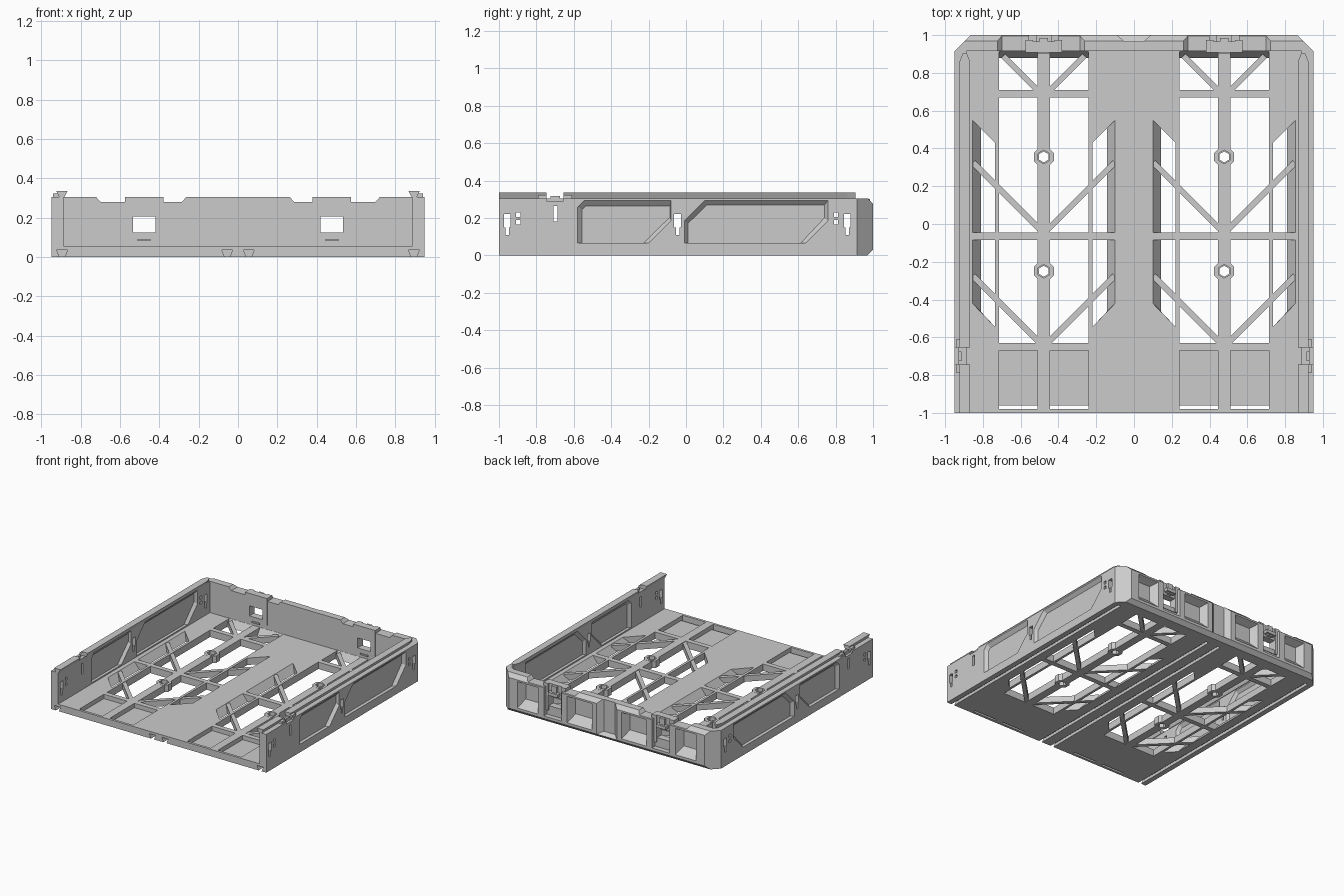
import bpy, bmesh, math

if "Cube" in bpy.data.objects:
    bpy.data.objects.remove(bpy.data.objects["Cube"])

T = 0.055    # floor thickness
C = 0.4775   # centre line of each floor bay


def loft(name, a, b):
    """Closed solid between two matching 3D outlines."""
    bm = bmesh.new()
    va = [bm.verts.new(p) for p in a]
    vb = [bm.verts.new(p) for p in b]
    n = len(va)
    bm.faces.new(va)
    bm.faces.new(vb[::-1])
    for i in range(n):
        bm.faces.new((va[i], va[(i + 1) % n], vb[(i + 1) % n], vb[i]))
    bmesh.ops.recalc_face_normals(bm, faces=bm.faces)
    me = bpy.data.meshes.new(name)
    bm.to_mesh(me)
    bm.free()
    ob = bpy.data.objects.new(name, me)
    bpy.context.collection.objects.link(ob)
    return ob


def prism_z(name, pts, z0, z1, top=None):
    return loft(name, [(x, y, z0) for x, y in pts], [(x, y, z1) for x, y in top or pts])


def prism_y(name, pts, y0, y1, end=None):
    return loft(name, [(x, y0, z) for x, z in pts], [(x, y1, z) for x, z in end or pts])


def prism_x(name, pts, x0, x1, end=None):
    return loft(name, [(x0, y, z) for y, z in pts], [(x1, y, z) for y, z in end or pts])


def box(name, x0, x1, y0, y1, z0, z1):
    return prism_z(name, [(x0, y0), (x1, y0), (x1, y1), (x0, y1)], z0, z1)


def ngon(x, y, r, n, turn=0.0):
    return [(x + r * math.cos(turn + math.tau * i / n), y + r * math.sin(turn + math.tau * i / n))
            for i in range(n)]


def cut(ob, cutters):
    for c in cutters:
        c.hide_render = True
        m = ob.modifiers.new("cut", 'BOOLEAN')
        m.operation, m.solver, m.object = 'DIFFERENCE', 'EXACT', c
    bpy.context.view_layer.update()
    me = bpy.data.meshes.new_from_object(ob.evaluated_get(bpy.context.evaluated_depsgraph_get()))
    ob.modifiers.clear()
    ob.data = me
    for c in cutters:
        bpy.data.objects.remove(c)


def dovetail(x, z0, z1):
    return [(x - .013, z0), (x + .013, z0), (x + .028, z1), (x - .028, z1)]


# Floor with openings, thin front panels and dovetail grooves underneath
floor = box("floor", -.95, .95, -1, .915, 0, T)
cuts = []
for s in (1, -1):
    for gx in (.055, .895):
        cuts.append(prism_y("c", dovetail(s * gx, -.001, .036), -1.01, .9))
    for u in (1, -1):
        def X(o):
            return s * C + u * o
        a, b = X(.0325), X(.2375)
        cuts.append(box("c", a, b, -.63, -.085, -.01, T + .01))
        cuts.append(box("c", a, b, -.045, .67, -.01, T + .01))
        # back opening slopes at its rear edge
        cuts.append(prism_z("c", [(a, .71), (b, .71), (b, .875), (a, .875)], -.005, T + .001,
                            [(a, .71), (b, .71), (b, .914), (a, .914)]))
        cuts.append(box("c", a, b, -.97, -.67, .02, T + .01))
        cuts.append(box("c", a, b, -.98, -.962, -.01, T + .01))
        # slanted side openings with one sloping wall
        i, o, p = X(.2575), X(.3775), X(.3325)
        cuts.append(prism_z("c", [(i, -.045), (p, -.045), (p, .505), (i, .43)], -.001, T + .001,
                            [(i, -.045), (o, -.045), (o, .55), (i, .43)]))
        cuts.append(prism_z("c", [(i, -.085), (p, -.085), (p, -.465), (i, -.545)], -.001, T + .001,
                            [(i, -.085), (o, -.085), (o, -.42), (i, -.545)]))
cut(floor, cuts)

# Diagonal floor ribs
w = .011
for s in (1, -1):
    for u in (1, -1):
        for k, (o1, y1, o0, y0) in enumerate([(.375, .325, .025, -.025), (.375, -.275, .025, -.625),
                                              (.215, .89, .025, .70)]):
            pts = [(o0 - w, y0 + w), (o0 + w, y0 - w), (o1 + w, y1 - w), (o1 - w, y1 + w)]
            prism_z("floor_rib", [(s * C + u * o, y) for o, y in pts], .004, T - .004)

# Screw bosses on the bay centre lines
for s in (1, -1):
    for y in (.355, -.25):
        boss = prism_z("screw_boss", ngon(s * C, y, .057, 8, math.pi / 8), 0, T + .001)
        holes = [prism_z("c", ngon(s * C, y, .029, 6, math.pi / 6), -.01, T + .02),
                 prism_z("c", ngon(s * C, y, .036, 6, math.pi / 6), .03, T + .02)]
        cut(boss, holes)
        cut(floor, [prism_z("c", ngon(s * C, y, .045, 8, math.pi / 8), -.01, T + .02)])

# Side walls: beveled panels on both faces, keyholes and slots
panels = [
    ([(-.58, .065), (-.58, .26), (-.545, .295), (-.08, .295), (-.08, .185), (-.20, .065)],
     [(-.555, .067), (-.555, .245), (-.535, .265), (-.085, .265), (-.085, .205), (-.225, .067)]),
    ([(-.01, .065), (-.01, .185), (.10, .295), (.76, .295), (.76, .185), (.64, .065)],
     [(.01, .067), (.01, .17), (.11, .268), (.74, .268), (.74, .20), (.615, .067)]),
]
for s in (1, -1):
    wall = box("side_wall", s * .888, s * .95, -1, .915, T, .305)
    cuts = []
    for outer, inner in panels:
        cuts.append(prism_x("c", outer, s * .951, s * .926, inner))
        cuts.append(prism_x("c", outer, s * .887, s * .908, inner))
    for y in (-.955, -.045, .862):
        key = [(-.018, .15), (-.009, .15), (-.009, .11), (.009, .11), (.009, .15), (.018, .15),
               (.018, .22), (-.018, .22)]
        cuts.append(prism_x("c", [(y + a, z) for a, z in key], s * .8, s * 1))
    for y, z0, z1 in ((-.897, .165, .188), (-.897, .205, .23), (.802, .165, .188), (.802, .205, .23),
                      (-.697, .18, .265)):
        cuts.append(box("c", s * .8, s * 1, y - .011, y + .011, z0, z1))
    cuts.append(box("c", s * .93, s * 1, -.745, -.655, .29, .32))
    cut(wall, cuts)

    # Dovetail rail on top, interrupted for the latch
    prism_y("top_rail", dovetail(s * .896, .303, .335), -1, -.745)
    prism_y("top_rail", dovetail(s * .896, .303, .335), -.655, .86)
    prism_y("rail_tip", dovetail(s * .896, .303, .335), .86, .905,
            [(s * .896 + d, z) for d, z in ((-.005, .303), (.005, .303), (.010, .335), (-.010, .335))])
    # Side latch
    box("side_latch", s * .905, s * .940, -.79, -.745, .27, .322)
    box("side_latch", s * .905, s * .940, -.655, -.61, .27, .322)
    box("latch_tongue", s * .912, s * .93, -.725, -.675, .27, .318)

# Back wall: chamfered, with facetted pockets, notched top and latch windows
back = prism_x("back_wall", [(.915, 0), (.97, 0), (1, .03), (1, .275), (.97, .305), (.915, .305)],
               -.95, .95)
cuts = [prism_y("c", [(-.05, .05), (.05, .05), (.05, .32), (-.05, .32)], .965, 1.001,
                [(-.09, .03), (.09, .03), (.09, .32), (-.09, .32)])]
for s in (1, -1):
    # vertical corner chamfers
    cuts.append(prism_z("c", [(s * .96, .905), (s * .96, 1.01), (s * .855, 1.01)], -.01, .4))
    # lowered top edges
    cuts.append(prism_y("c", [(s * x, z) for x, z in ((.25, .32), (.285, .28), (.70, .28), (.735, .32))],
                        .9, 1.1))
    # outer pockets
    for x0, x1 in ((.13, .35), (.605, .79)):
        cuts.append(prism_y("c", [(s * x, z) for x, z in ((x0 + .035, .11), (x1 - .035, .11),
                                                          (x1 - .035, .235), (x0 + .035, .235))],
                            .942, 1.001,
                            [(s * x, z) for x, z in ((x0, .05), (x1, .05), (x1, .262), (x0, .262))]))
    # latch channel and window
    cuts.append(box("c", s * .40, s * .555, .96, 1.1, .05, .4))
    cuts.append(box("c", s * .42, s * .535, .8, 1.1, .125, .205))
cut(back, cuts)

# Latch frames, hooks and tabs on the back wall
for s in (1, -1):
    for x0, x1 in ((.38, .42), (.535, .575)):
        box("latch_frame", s * x0, s * x1, .909, .975, .09, .305)
    box("latch_frame_top", s * .42, s * .535, .909, .965, .205, .305)
    box("latch_frame_base", s * .42, s * .535, .909, .965, .09, .125)
    box("latch_hook", s * .435, s * .52, .95, 1, .225, .25)
    box("latch_post", s * .455, s * .50, .95, .985, .215, .30)
    box("latch_tab", s * .445, s * .51, .90, .93, .08, .091)
